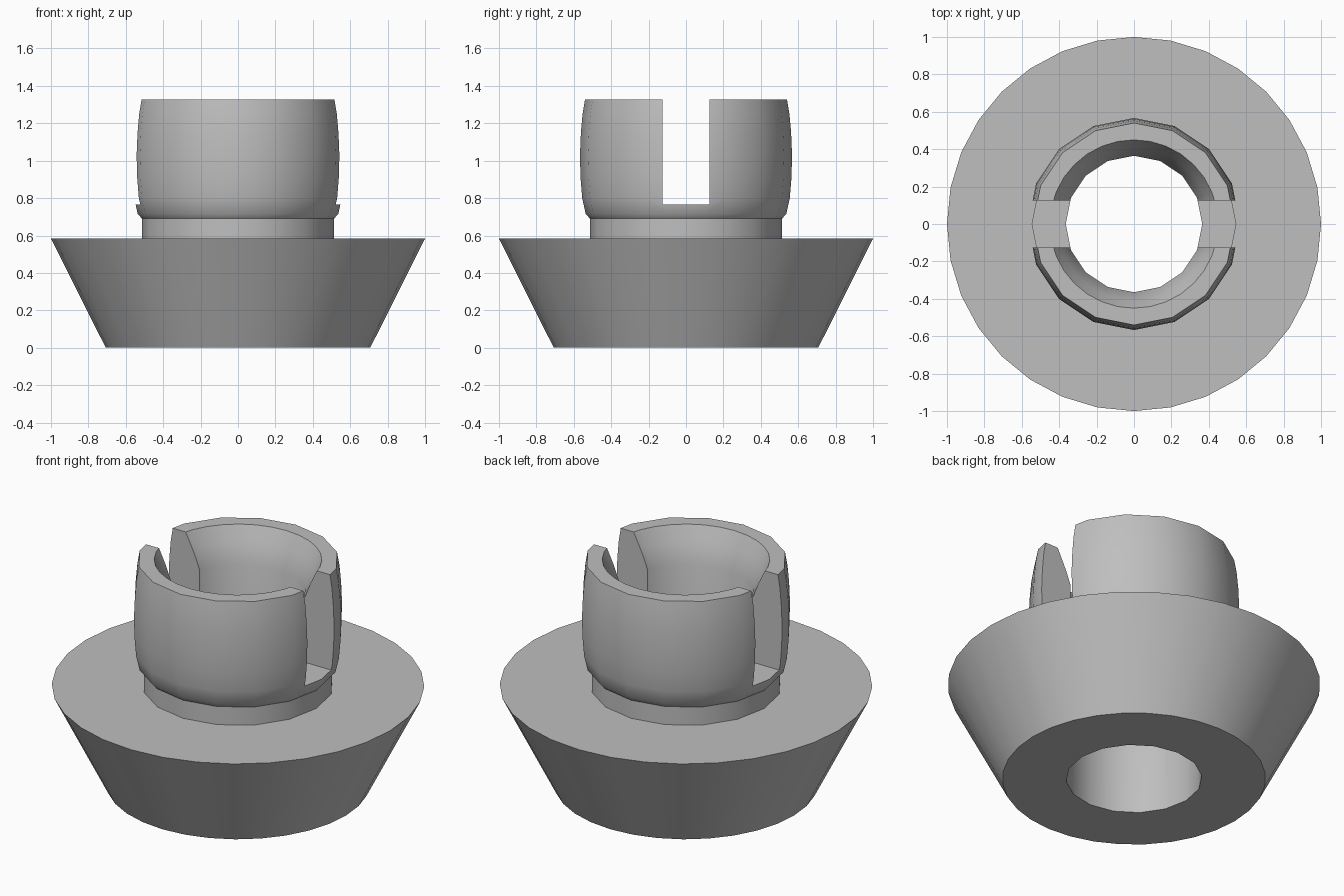
import bpy
import bmesh
import math

default_cube = bpy.data.objects.get("Cube")
if default_cube:
    bpy.data.objects.remove(default_cube, do_unlink=True)

FINE, COARSE = 32, 16

# One plain grey material
grey = bpy.data.materials.new("plain grey")
grey.use_nodes = True
grey.diffuse_color = (0.52, 0.52, 0.52, 1)
grey.node_tree.nodes["Principled BSDF"].inputs["Base Color"].default_value = grey.diffuse_color


def ring(bm, radius, z, sides):
    """Ring of FINE vertices lying on a regular polygon with the given sides."""
    verts = []
    half = math.pi / sides
    for i in range(FINE):
        angle = math.tau * i / FINE
        offset = angle % (2 * half) - half
        r = radius * math.cos(half) / math.cos(offset)
        verts.append(bm.verts.new((r * math.cos(angle), r * math.sin(angle), z)))
    return verts


# Closed profile: tapered flange, neck, bulging collar, flared mouth, bore
profile = [
    (0.365, 0, COARSE),
    (0.707, 0, FINE),
    (1.0, 0.583, FINE),
    (0.513, 0.583, COARSE),
    (0.513, 0.69, COARSE),
    (0.536, 0.715, COARSE),
    (0.555, 0.80, COARSE),
    (0.564, 0.91, COARSE),
    (0.567, 1.03, COARSE),
    (0.562, 1.15, COARSE),
    (0.553, 1.25, COARSE),
    (0.540, 1.328, COARSE),
    (0.450, 1.328, FINE),
    (0.410, 1.245, FINE),
    (0.365, 1.13, COARSE),
]
bm = bmesh.new()
rings = [ring(bm, *point) for point in profile]
for k, low in enumerate(rings):
    high = rings[(k + 1) % len(rings)]
    for i in range(FINE):
        j = (i + 1) % FINE
        bm.faces.new((low[i], low[j], high[j], high[i]))
bmesh.ops.recalc_face_normals(bm, faces=bm.faces)
mesh = bpy.data.meshes.new("flanged_split_bushing")
bm.to_mesh(mesh)
bm.free()
mesh.materials.append(grey)
bushing = bpy.data.objects.new("flanged_split_bushing", mesh)
bpy.context.collection.objects.link(bushing)

# Slot across the collar, splitting it into front and back jaws
bpy.ops.mesh.primitive_cube_add(size=1, location=(0, 0, 1.265))
cutter = bpy.context.object
cutter.name = "slot_cutter"
cutter.scale = (3, 0.25, 1)
cutter.hide_render = True
cutter.data.materials.append(grey)

slot = bushing.modifiers.new("slot", "BOOLEAN")
slot.operation = "DIFFERENCE"
slot.solver = "EXACT"
slot.object = cutter
bpy.ops.object.select_all(action="DESELECT")
bushing.select_set(True)
bpy.context.view_layer.objects.active = bushing
bpy.ops.object.modifier_apply(modifier=slot.name)
bpy.data.objects.remove(cutter, do_unlink=True)

bpy.ops.object.shade_smooth_by_angle(angle=math.radians(30))
